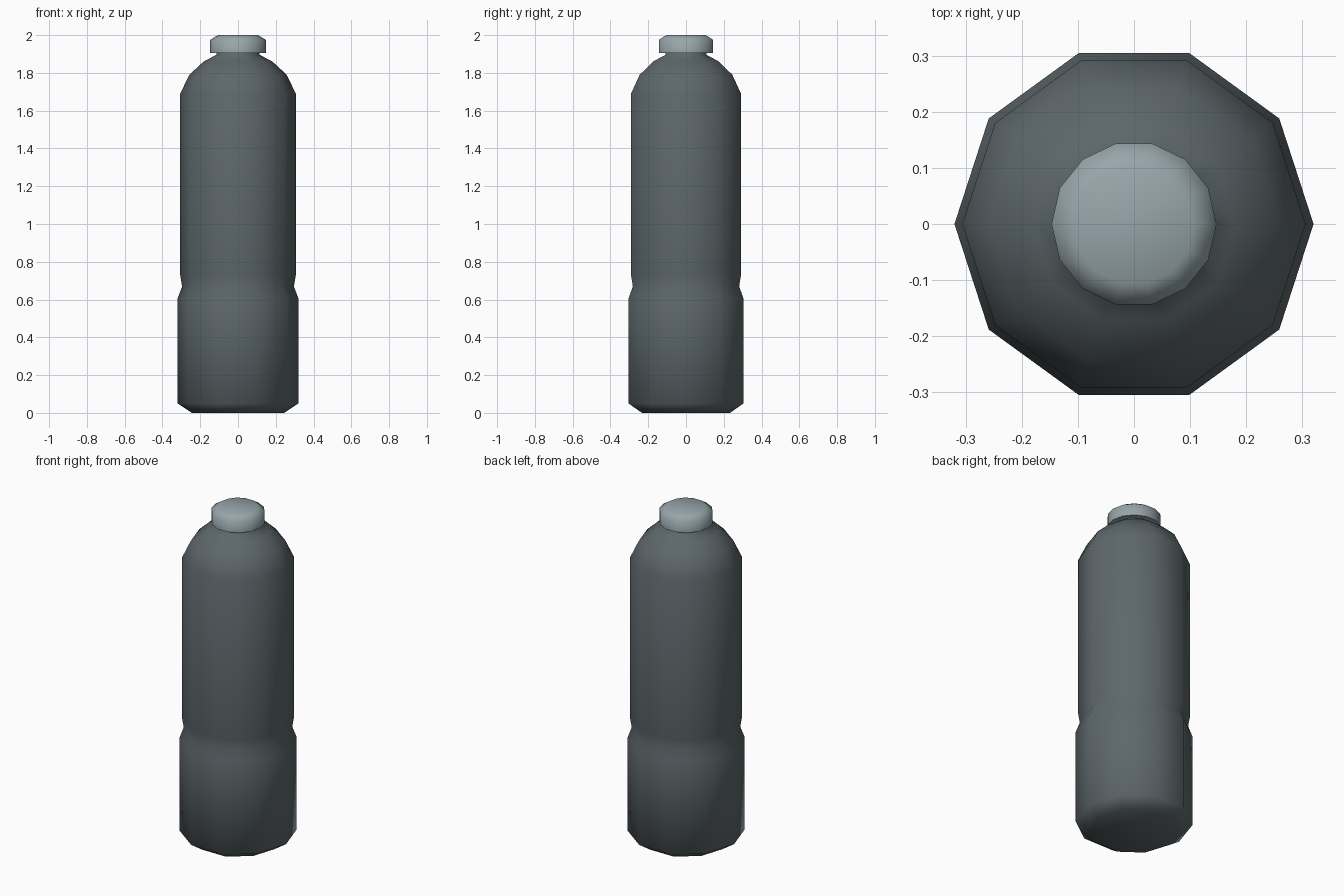
import bpy, bmesh, math

if "Cube" in bpy.data.objects:
    bpy.data.objects.remove(bpy.data.objects["Cube"])


def lathe(name, profile, sides, color):
    """Revolve a (radius, z) profile around z and close both ends."""
    bm = bmesh.new()
    rings = []
    for r, z in profile:
        rings.append([bm.verts.new((r * math.cos(2 * math.pi * i / sides),
                                    r * math.sin(2 * math.pi * i / sides), z))
                      for i in range(sides)])
    for a, b in zip(rings, rings[1:]):
        for i in range(sides):
            j = (i + 1) % sides
            bm.faces.new((a[i], a[j], b[j], b[i]))
    bm.faces.new(rings[0][::-1])
    bm.faces.new(rings[-1])
    mesh = bpy.data.meshes.new(name)
    bm.to_mesh(mesh)
    bm.free()
    obj = bpy.data.objects.new(name, mesh)
    bpy.context.collection.objects.link(obj)
    mat = bpy.data.materials.new(name + "_material")
    mat.diffuse_color = color
    mat.use_nodes = True
    mat.node_tree.nodes["Principled BSDF"].inputs["Base Color"].default_value = mat.diffuse_color
    mesh.materials.append(mat)
    bpy.ops.object.select_all(action='DESELECT')
    obj.select_set(True)
    bpy.context.view_layer.objects.active = obj
    bpy.ops.object.shade_smooth_by_angle(angle=math.radians(65))
    return obj


# Bottle body: chamfered base, pinched waist, domed shoulder and short neck
lathe("bottle_body",
      [(0.245, 0.0), (0.32, 0.05), (0.32, 0.605), (0.296, 0.67),
       (0.306, 0.73), (0.306, 1.69), (0.258, 1.79), (0.18, 1.862),
       (0.115, 1.895), (0.115, 1.92)],
      10, (0.11, 0.135, 0.145, 1))

# Screw cap with a bevelled top
lathe("bottle_cap",
      [(0.147, 1.905), (0.147, 1.975), (0.107, 2.0)],
      14, (0.31, 0.38, 0.40, 1))
